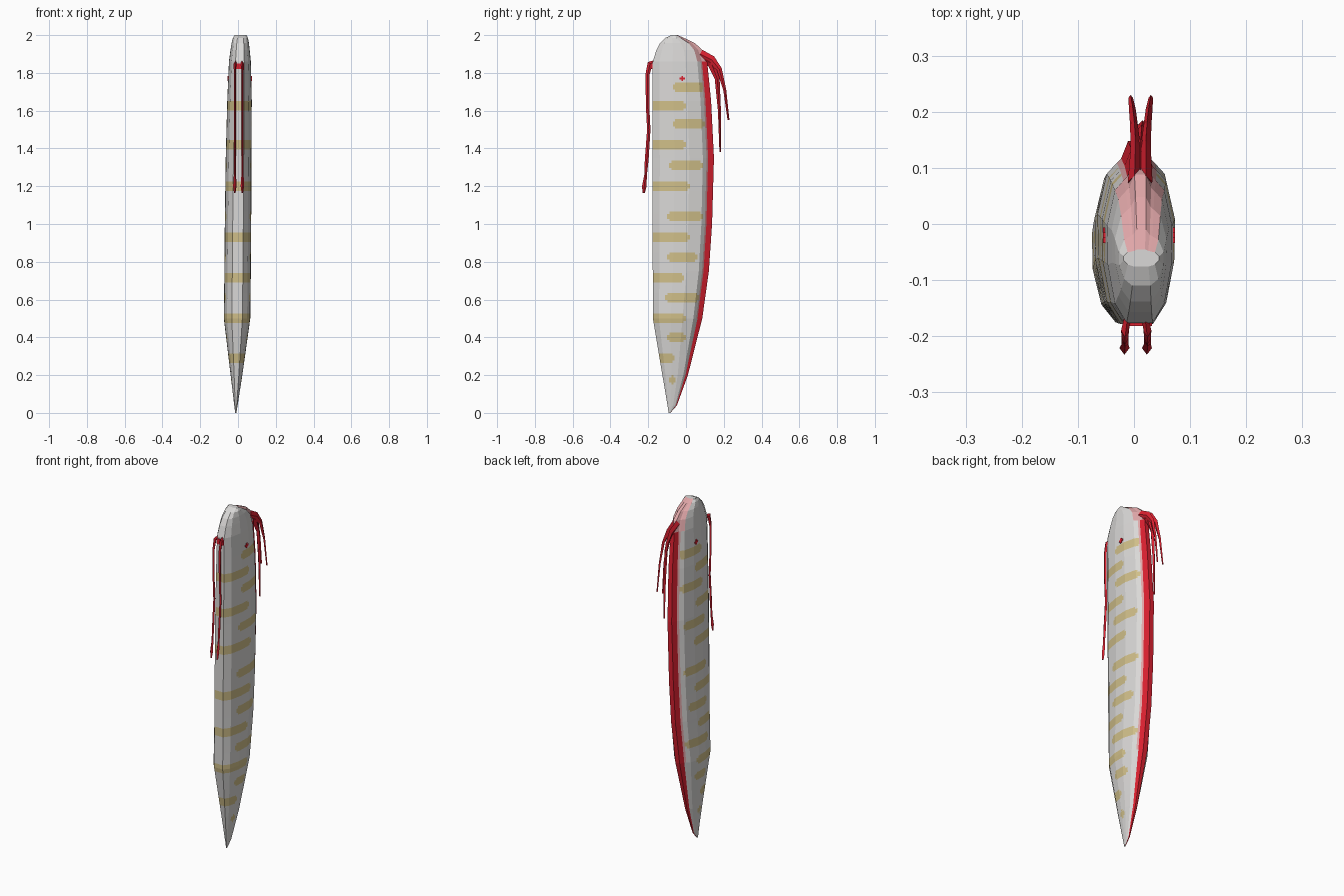
import bpy, bmesh
from mathutils import Vector

if "Cube" in bpy.data.objects:
    bpy.data.objects.remove(bpy.data.objects["Cube"])


def material(name, rgb):
    m = bpy.data.materials.new(name)
    m.diffuse_color = (*rgb, 1)
    m.use_nodes = True
    m.node_tree.nodes["Principled BSDF"].inputs["Base Color"].default_value = m.diffuse_color
    return m


SILVER = material("silver skin", (0.70, 0.69, 0.68))
TAN = material("tan stripe", (0.63, 0.52, 0.25))
RED = material("red fin", (0.72, 0.015, 0.03))
PINK = material("pale pink", (0.74, 0.38, 0.39))


def finish(bm, name, mats):
    bmesh.ops.recalc_face_normals(bm, faces=bm.faces)
    me = bpy.data.meshes.new(name)
    bm.to_mesh(me)
    bm.free()
    for m in mats:
        me.materials.append(m)
    ob = bpy.data.objects.new(name, me)
    bpy.context.collection.objects.link(ob)
    return ob


def skin(bm, rings):
    """Join equal rings of points with quads and cap both ends."""
    rows = [[bm.verts.new(p) for p in r] for r in rings]
    n = len(rows[0])
    faces = []
    for a, b in zip(rows, rows[1:]):
        for i in range(n):
            j = (i + 1) % n
            faces.append((i, bm.faces.new((a[i], a[j], b[j], b[i]))))
    bm.faces.new(rows[0][::-1])
    bm.faces.new(rows[-1])
    return faces


# Body sections: z, belly y, back y, half width, centre x
SECTIONS = [
    (0.00, -0.092, -0.083, 0.003, -0.012),
    (0.04, -0.098, -0.048, 0.009, -0.011),
    (0.20, -0.125, 0.010, 0.031, -0.008),
    (0.50, -0.175, 0.086, 0.070, -0.005),
    (0.75, -0.176, 0.121, 0.070, -0.002),
    (1.00, -0.177, 0.138, 0.070, 0.000),
    (1.35, -0.178, 0.148, 0.068, 0.003),
    (1.65, -0.178, 0.133, 0.065, 0.008),
    (1.86, -0.176, 0.112, 0.058, 0.010),
    (1.92, -0.157, 0.088, 0.051, 0.011),
    (1.957, -0.138, 0.048, 0.046, 0.012),
    (1.985, -0.110, -0.010, 0.040, 0.013),
    (2.00, -0.076, -0.045, 0.032, 0.013),
]
# Half outline from belly to back: width fraction, depth fraction
HALF = [(0.40, 0.0), (0.76, 0.12), (0.98, 0.36), (1.0, 0.60),
        (0.76, 0.82), (0.50, 0.88), (0.38, 0.905), (0.20, 1.0)]
OUTLINE = HALF + [(-u, v) for u, v in reversed(HALF)]

body = bmesh.new()
rings = [[(cx + u * w, y0 + v * (y1 - y0), z) for u, v in OUTLINE]
         for z, y0, y1, w, cx in SECTIONS]
for i, f in skin(body, rings):
    z = f.calc_center_median().z
    if z < 1.86:
        if i in (6, 7, 8):                       # dorsal fin ridge
            f.material_index = 2
        elif i in (5, 9) and z > 0.4:            # pink edge beside the fin
            f.material_index = 3
    elif 4 <= i <= 10:                           # pink crown
        f.material_index = 3


def cut(faces, co, no):
    geom = set(faces)
    for f in faces:
        geom.update(f.edges)
        geom.update(f.verts)
    bmesh.ops.bisect_plane(body, geom=list(geom), plane_co=co, plane_no=no)


# Painted stripes: z, start y, end y
STRIPES = [(0.29, -0.3, -0.06), (0.50, -0.3, 0.0), (0.715, -0.3, -0.01),
           (0.93, -0.3, 0.02), (1.20, -0.3, 0.02), (1.42, -0.3, 0.0),
           (1.625, -0.3, 0.0), (0.175, -0.09, -0.055), (0.40, -0.10, 0.0),
           (0.61, -0.11, 0.07), (0.825, -0.10, 0.06), (1.04, -0.10, 0.09),
           (1.31, -0.09, 0.09), (1.53, -0.07, 0.10), (1.725, -0.07, 0.10)]
for z, ya, yb in STRIPES:
    for lo, hi, trim in ((-0.025, -0.013, 0.012), (-0.013, 0.013, 0), (0.013, 0.025, 0.012)):
        def band():
            return [f for f in body.faces if z + lo < f.calc_center_median().z < z + hi
                    and max(v.co.z for v in f.verts) < z + hi + 1e-4
                    and min(v.co.z for v in f.verts) > z + lo - 1e-4]
        for h in (lo, hi):
            near = [f for f in body.faces if min(v.co.z for v in f.verts) < z + h - 1e-5
                    and max(v.co.z for v in f.verts) > z + h + 1e-5]
            if near:
                cut(near, (0, 0, z + h), (0, 0, 1))
        for y in (ya + trim, yb - trim):
            cut(band(), (0, y, 0), (0, 1, 0))
        for f in band():
            y = f.calc_center_median().y
            if ya + trim < y < yb - trim and f.material_index == 0:
                f.material_index = 1
finish(body, "body", [SILVER, TAN, RED, PINK])


def streamer(name, path):
    """Flat tapering ribbon along points (x, y, z, half x, half depth)."""
    pts = [Vector(p[:3]) for p in path]
    rings = []
    for k, p in enumerate(path):
        t = (pts[min(k + 1, len(pts) - 1)] - pts[max(k - 1, 0)]).normalized()
        n = Vector((1, 0, 0)).cross(t).normalized()
        a = Vector((p[3], 0, 0))
        rings.append([pts[k] + a, pts[k] + n * p[4], pts[k] - a, pts[k] - n * p[4]])
    bm = bmesh.new()
    skin(bm, rings)
    finish(bm, name, [RED])


# Pelvic streamers with paddle tips, and head crest pair
for side, x0 in (("left", -0.016), ("right", 0.024)):
    s = -1 if side == "left" else 1
    streamer(side + "_pelvic_streamer", [
        (x0 - s * 0.004, -0.168, 1.855, 0.006, 0.012), (x0, -0.190, 1.85, 0.007, 0.014),
        (x0, -0.204, 1.79, 0.006, 0.011), (x0, -0.203, 1.62, 0.006, 0.009),
        (x0, -0.197, 1.50, 0.006, 0.009), (x0, -0.208, 1.34, 0.006, 0.010),
        (x0, -0.214, 1.26, 0.006, 0.007), (x0 - 0.001, -0.221, 1.20, 0.009, 0.012),
        (x0 - 0.001, -0.224, 1.165, 0.004, 0.006)])
    streamer(side + "_crest_streamer", [
        (0.011 + s * 0.010, 0.075, 1.90, 0.012, 0.025), (0.012 + s * 0.009, 0.135, 1.87, 0.009, 0.022),
        (0.012 + s * 0.012, 0.176, 1.82, 0.007, 0.014), (0.012 + s * 0.015, 0.205, 1.71, 0.006, 0.008),
        (0.012 + s * 0.018, 0.225, 1.55, 0.004, 0.005)])
    # Small eye mark made of two crossed plates
    for k, (dy, dz) in enumerate(((0.028, 0.010), (0.010, 0.028))):
        bm = bmesh.new()
        bmesh.ops.create_cube(bm, size=1)
        bmesh.ops.scale(bm, vec=(0.008, dy, dz), verts=bm.verts)
        bmesh.ops.translate(bm, vec=(0.009 + s * 0.060, -0.02, 1.77), verts=bm.verts)
        finish(bm, side + "_eye_" + str(k + 1), [RED])

# Central crest streamer
streamer("middle_crest_streamer", [
    (0.011, 0.08, 1.88, 0.016, 0.025), (0.012, 0.135, 1.85, 0.012, 0.022),
    (0.014, 0.165, 1.77, 0.010, 0.013), (0.015, 0.177, 1.60, 0.008, 0.008),
    (0.015, 0.181, 1.38, 0.004, 0.004)])

# Red mouth patch
bm = bmesh.new()
bmesh.ops.create_cube(bm, size=1)
bmesh.ops.scale(bm, vec=(0.045, 0.008, 0.03), verts=bm.verts)
bmesh.ops.translate(bm, vec=(0.010, -0.178, 1.835), verts=bm.verts)
finish(bm, "mouth_patch", [RED])
